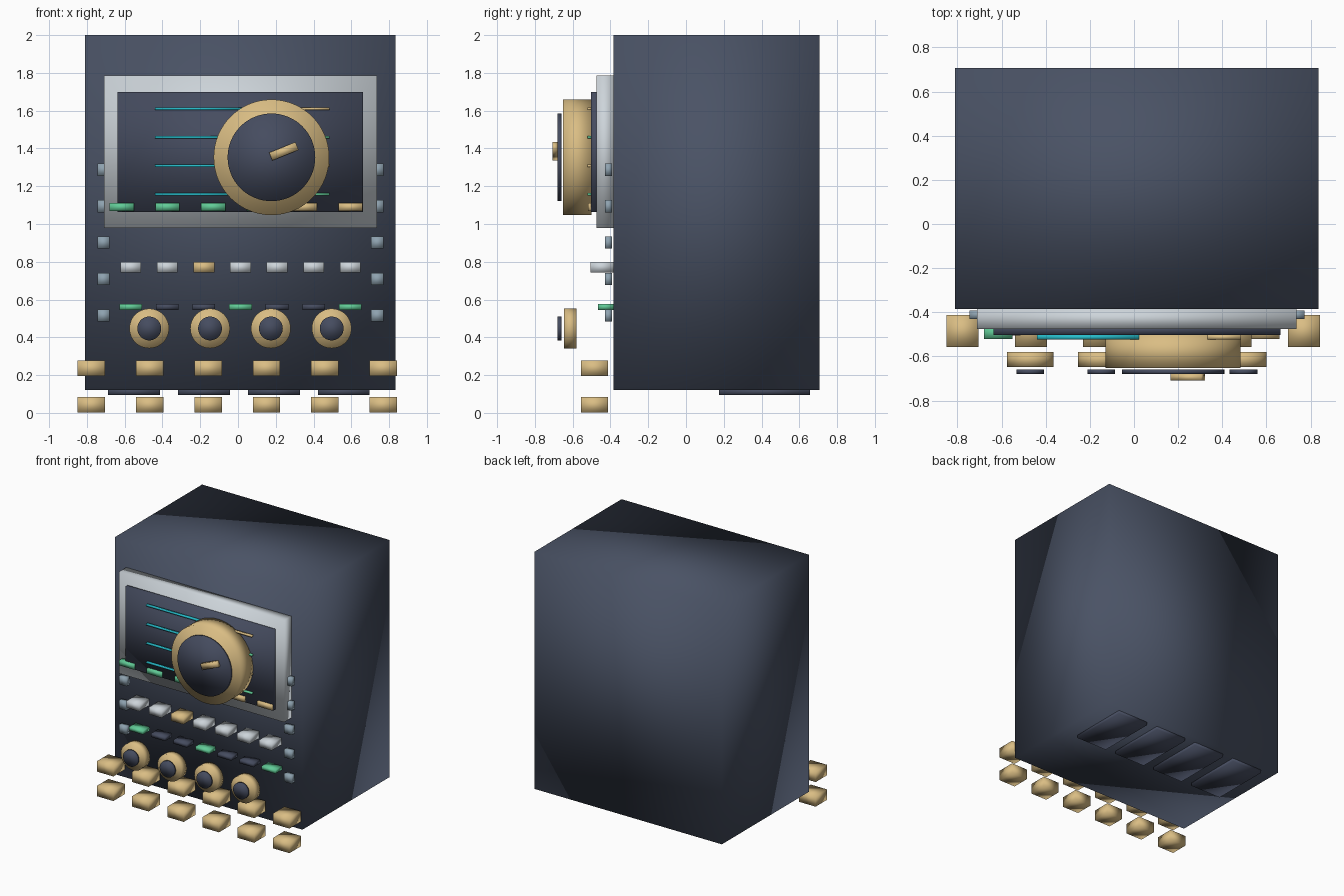
import bpy
import math

old = bpy.data.objects.get("Cube")
if old:
    bpy.data.objects.remove(old, do_unlink=True)


def colour(name, r, g, b):
    m = bpy.data.materials.new(name)
    m.use_nodes = True
    m.diffuse_color = (r, g, b, 1)
    m.node_tree.nodes["Principled BSDF"].inputs["Base Color"].default_value = (r, g, b, 1)
    return m


NAVY = colour("navy shell", 0.068, 0.085, 0.13)
DARK = colour("dark panel", 0.06, 0.072, 0.115)
BRASS = colour("brass", 0.70, 0.51, 0.23)
SILVER = colour("silver", 0.61, 0.66, 0.70)
STEEL = colour("blue steel", 0.27, 0.36, 0.43)
GREEN = colour("signal green", 0.12, 0.60, 0.31)
CYAN = colour("cyan", 0.02, 0.51, 0.60)


def finish(name, mat):
    ob = bpy.context.object
    ob.name = name
    ob.data.materials.append(mat)
    bpy.ops.object.shade_smooth()
    return ob


def box(name, mat, x, y, z):
    """Softly shaded box from (min, max) pairs."""
    spans = (x, y, z)
    bpy.ops.mesh.primitive_cube_add(size=1, location=[(a + b) / 2 for a, b in spans])
    bpy.context.object.scale = [b - a for a, b in spans]
    bpy.ops.object.transform_apply(location=False, rotation=False)
    return finish(name, mat)


def around(c, size):
    return (c - size / 2, c + size / 2)


def disc(name, mat, x, z, r, y, sides=48):
    bpy.ops.mesh.primitive_cylinder_add(
        vertices=sides, radius=r, depth=y[1] - y[0],
        location=(x, (y[0] + y[1]) / 2, z), rotation=(math.pi / 2, 0, 0))
    return finish(name, mat)


# Cabinet, screen surround and screen
FACE = -0.385
box("cabinet", NAVY, (-0.81, 0.835), (FACE, 0.707), (0.12, 2.0))
box("screen_surround", SILVER, (-0.71, 0.737), (-0.475, FACE), (0.98, 1.787))
box("screen", DARK, (-0.637, 0.663), (-0.503, -0.46), (1.063, 1.70))

# Scale lines on the screen
for i in range(4):
    z = around(1.61 - 0.151 * i, 0.013)
    box(f"scale_line_{i}", CYAN, (-0.44, 0.03), (-0.522, -0.503), z)
    box(f"scale_mark_{i}", GREEN if i % 2 else BRASS, (0.325, 0.485), (-0.522, -0.503), z)

# Indicator lamps along the lower screen edge
for i in range(6):
    box(f"lamp_{i}", GREEN if i < 4 else BRASS,
        around(-0.615 + 0.242 * i, 0.128), (-0.52, -0.465), around(1.09, 0.04))

# Large tuning dial with pointer
disc("dial_ring", BRASS, 0.177, 1.353, 0.306, (-0.652, -0.50), 64)
disc("dial_cap", DARK, 0.177, 1.353, 0.232, (-0.68, -0.658), 64)
pointer = box("dial_pointer", BRASS, around(0.243, 0.15), (-0.708, -0.68), around(1.385, 0.045))
pointer.rotation_euler.y = -math.radians(22)

# Push buttons and the status strips below them
for i in range(7):
    x = -0.568 + 0.1937 * i
    box(f"button_{i}", BRASS if i == 2 else SILVER,
        around(x, 0.11), (-0.505, FACE), around(0.771, 0.055))
    box(f"status_strip_{i}", DARK if i % 3 else GREEN,
        around(x, 0.12), (-0.467, FACE), around(0.561, 0.03))

# Row of small knobs
for i in range(4):
    x = -0.47 + 0.322 * i
    disc(f"knob_ring_{i}", BRASS, x, 0.447, 0.105, (-0.647, -0.58))
    disc(f"knob_cap_{i}", DARK, x, 0.447, 0.063, (-0.68, -0.658))

# Studs down both sides of the face
for side, x in (("right", -0.712), ("left", 0.738)):
    for i in range(5):
        box(f"{side}_stud_{i}", STEEL, around(x, 0.066), (-0.43, -0.392),
            around(1.287 - 0.193 * i, 0.064))

# Two rows of keys at the base
for row, z in (("upper", 0.237), ("lower", 0.042)):
    for i in range(6):
        box(f"{row}_key_{i}", BRASS, around(-0.776 + 0.309 * i, 0.145),
            (-0.557, -0.413), around(z, 0.082))

# Vent plates under the cabinet
for i in range(4):
    box(f"vent_plate_{i}", DARK, around(-0.55 + 0.37 * i, 0.274),
        (0.175, 0.657), (0.095, 0.13))
